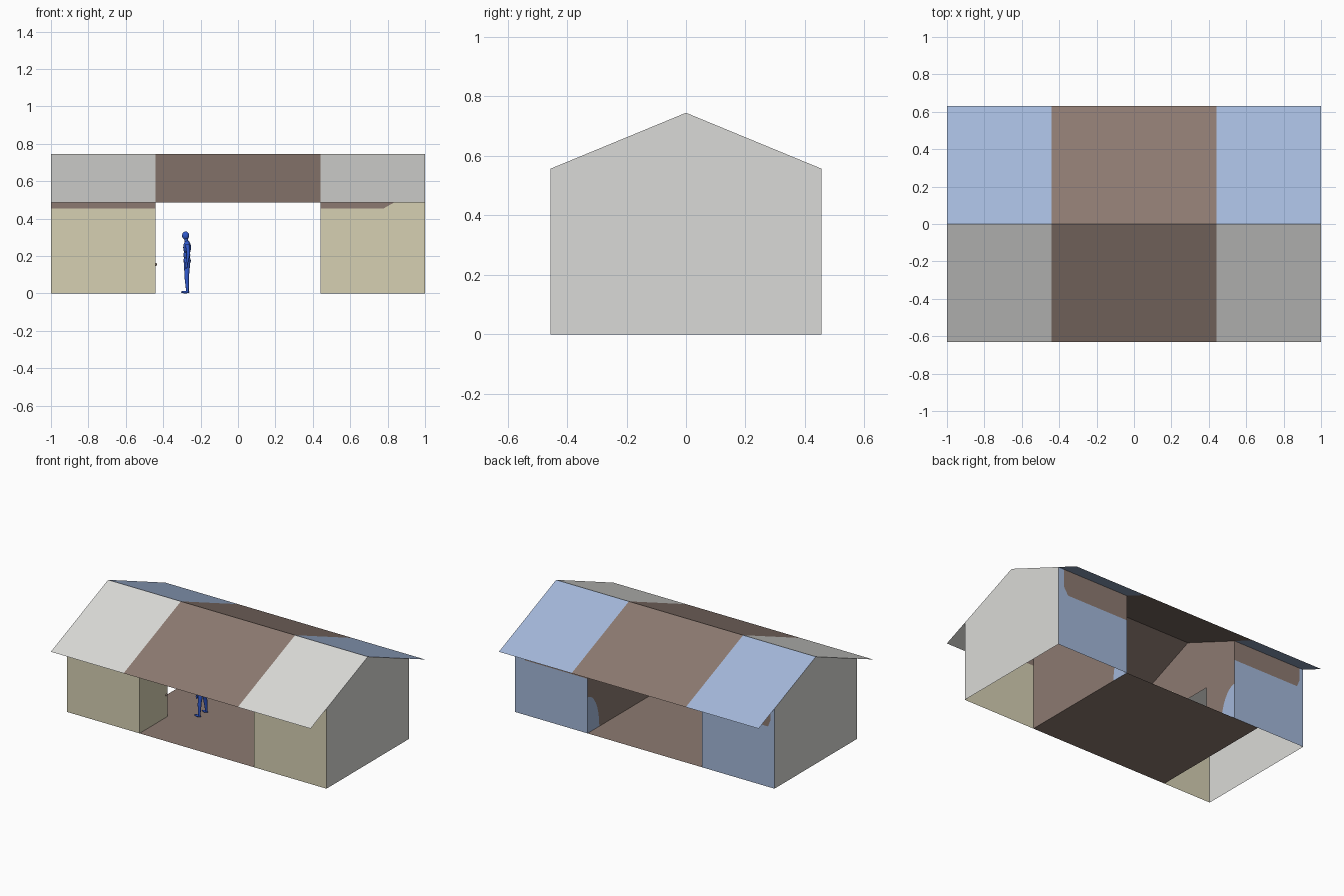
import bpy, math
from mathutils import Vector

cube = bpy.data.objects.get("Cube")
if cube:
    bpy.data.objects.remove(cube)


def material(name, rgb):
    m = bpy.data.materials.new(name)
    m.use_nodes = True
    m.diffuse_color = (*rgb, 1)
    m.node_tree.nodes["Principled BSDF"].inputs["Base Color"].default_value = (*rgb, 1)
    return m


WHITE = material("pale_grey", (0.70, 0.70, 0.68))
BROWN = material("brown", (0.265, 0.195, 0.165))
BEIGE = material("beige", (0.67, 0.63, 0.45))
BLUE = material("light_blue", (0.37, 0.48, 0.70))
SUIT = material("strong_blue", (0.03, 0.10, 0.60))

# Main dimensions
L, P, W = 1.0, 0.44, 0.455          # half length, half passage, half depth
EAVE_Y, EAVE_Z, RIDGE = 0.63, 0.485, 0.745
WALL = RIDGE - (RIDGE - EAVE_Z) * W / EAVE_Y
DOOR_A, DOOR_B, DOOR_TOP = -0.145, 0.18, 0.34


def sheet(name, polygons):
    """One object from flat polygons, each given as (points, material)."""
    verts, faces, mats = [], [], []
    for points, mat in polygons:
        faces.append(range(len(verts), len(verts) + len(points)))
        verts += points
        mats.append(mat)
    me = bpy.data.meshes.new(name)
    me.from_pydata(verts, [], [list(f) for f in faces])
    used = list(dict.fromkeys(mats))
    for m in used:
        me.materials.append(m)
    for poly, m in zip(me.polygons, mats):
        poly.material_index = used.index(m)
    ob = bpy.data.objects.new(name, me)
    bpy.context.collection.objects.link(ob)
    return ob


# Roof slopes, each in three colour bays
bays = [-L, -P, P, L]
for side, name, end_mat in ((-1, "front_roof", WHITE), (1, "back_roof", BLUE)):
    polys = []
    for i in range(3):
        a, b = bays[i], bays[i + 1]
        pts = [(a, side * EAVE_Y, EAVE_Z), (b, side * EAVE_Y, EAVE_Z), (b, 0, RIDGE), (a, 0, RIDGE)]
        polys.append((pts if side < 0 else pts[::-1], BROWN if i == 1 else end_mat))
    sheet(name, polys)

# Gable end walls
gable = [(-W, 0), (W, 0), (W, WALL), (0, RIDGE), (-W, WALL)]
for x, name in ((-L, "right_gable_wall"), (L, "left_gable_wall")):
    pts = [(x, y, z) for y, z in gable]
    sheet(name, [(pts if x > 0 else pts[::-1], WHITE)])


def long_wall(name, y, inner, outer, mat, band, taper):
    """Wall with a brown top band that may slope away before the outer end."""
    s = 1 if outer > 0 else -1
    low, high = outer - s * taper, outer - s * taper * 0.6
    top = [(inner, band), (low, band), (high, min(band + 0.05, WALL)), (high, WALL)]
    lower = [(inner, 0), (outer, 0), (outer, WALL)] + top[::-1]
    upper = top + [(inner, WALL)]
    if not taper:
        lower = [(inner, 0), (outer, 0), (outer, band), (inner, band)]
        upper = [(inner, band), (outer, band), (outer, WALL), (inner, WALL)]
    polys = []
    for outline, m in ((lower, mat), (upper, BROWN)):
        pts = [(x, y, z) for x, z in outline]
        polys.append((pts if s * y < 0 else pts[::-1], m))
    sheet(name, polys)


long_wall("front_right_wall", -W, -P, -L, BEIGE, 0.455, 0)
long_wall("front_left_wall", -W, P, L, BEIGE, 0.455, 0.22)
long_wall("back_right_wall", W, -P, -L, BLUE, 0.42, 0.05)
long_wall("back_left_wall", W, P, L, BLUE, 0.38, 0.08)


# Passage walls with a rounded blue patch at the back corner
def corner_arc(width, height, n=8):
    return [(W - width * math.cos(t * math.pi / 2 / n), height * math.sin(t * math.pi / 2 / n))
            for t in range(n + 1)]


arc = corner_arc(0.13, 0.25)
top = [(W, WALL), (0, RIDGE), (-W, WALL)]
patch = arc + [(W, 0)]
solid = [(-W, 0)] + arc + top
sheet("left_passage_wall", [([(P, y, z) for y, z in o][::-1], m)
                            for o, m in ((solid, BROWN), (patch, BLUE))])

# The right passage wall has a beige front panel and a doorway
panel = [(-W, 0), (DOOR_A, 0), (DOOR_A, 0.46), (-W, 0.46)]
opened = [(-W, 0.46), (DOOR_A, 0.46), (DOOR_A, DOOR_TOP), (DOOR_B, DOOR_TOP), (DOOR_B, 0)] + arc + top
sheet("right_passage_wall", [([(-P, y, z) for y, z in o], m)
                             for o, m in ((opened, BROWN), (panel, BEIGE), (patch, BLUE))])

# Floor of the passage, reaching through the doorway
sheet("passage_floor", [([(-0.63, -W, 0), (P, -W, 0), (P, W, 0), (-0.63, W, 0)], BROWN)])


# Rounded and tapered solids
def finish(ob, name, mat):
    ob.name = name
    ob.data.materials.append(mat)
    bpy.ops.object.shade_smooth_by_angle()


def ball(name, loc, size, mat=SUIT):
    bpy.ops.mesh.primitive_uv_sphere_add(segments=16, ring_count=10, radius=1, location=loc)
    ob = bpy.context.object
    ob.scale = size
    finish(ob, name, mat)


def limb(name, a, b, r1, r2):
    a, b = Vector(a), Vector(b)
    d = b - a
    bpy.ops.mesh.primitive_cone_add(vertices=12, radius1=r1, radius2=r2, depth=d.length,
                                    location=(a + b) / 2)
    ob = bpy.context.object
    ob.rotation_mode = 'QUATERNION'
    ob.rotation_quaternion = d.to_track_quat('Z', 'Y')
    finish(ob, name, SUIT)


# Door handle
ball("door_handle", (-P, DOOR_A - 0.015, 0.155), (0.007, 0.008, 0.008), BROWN)

# Standing figure facing the doorway
ball("head", (-0.28, 0, 0.309), (0.019, 0.016, 0.022))
limb("neck", (-0.275, 0, 0.27), (-0.278, 0, 0.30), 0.011, 0.009)
ball("chest", (-0.272, 0, 0.245), (0.021, 0.038, 0.038))
ball("waist", (-0.273, 0, 0.205), (0.018, 0.030, 0.032))
ball("hips", (-0.272, 0, 0.175), (0.020, 0.032, 0.024))
for s, side in ((-1, "right"), (1, "left")):
    y = s * 0.04
    limb(side + "_upper_arm", (-0.27, y, 0.262), (-0.265, s * 0.055, 0.205), 0.012, 0.009)
    limb(side + "_forearm", (-0.265, s * 0.055, 0.207), (-0.275, s * 0.058, 0.155), 0.009, 0.006)
    ball(side + "_hand", (-0.277, s * 0.058, 0.146), (0.007, 0.005, 0.013))
    limb(side + "_thigh", (-0.272, s * 0.018, 0.175), (-0.274, s * 0.031, 0.09), 0.018, 0.012)
    limb(side + "_shin", (-0.274, s * 0.031, 0.093), (-0.27, y, 0.01), 0.013, 0.007)
    ball(side + "_foot", (-0.282, y, 0.007), (0.024, 0.009, 0.007))
